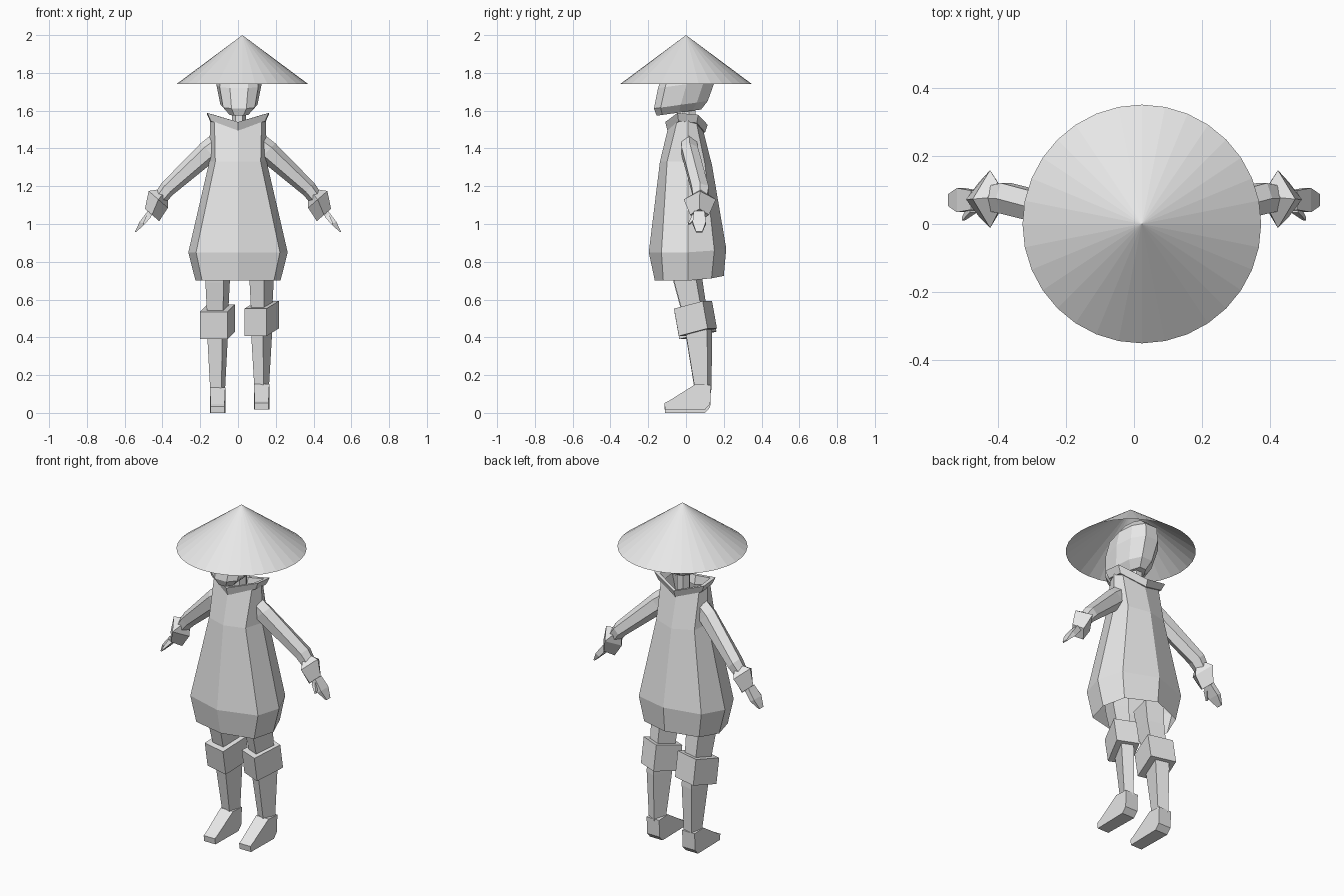
import bpy, bmesh, math
from mathutils import Vector, Matrix

if "Cube" in bpy.data.objects:
    bpy.data.objects.remove(bpy.data.objects["Cube"])

grey = bpy.data.materials.new("plain grey")
grey.diffuse_color = (0.8, 0.8, 0.8, 1)
grey.use_nodes = True
grey.node_tree.nodes["Principled BSDF"].inputs["Base Color"].default_value = grey.diffuse_color


def finish(name, bm):
    bmesh.ops.recalc_face_normals(bm, faces=bm.faces)
    me = bpy.data.meshes.new(name)
    bm.to_mesh(me)
    bm.free()
    me.materials.append(grey)
    ob = bpy.data.objects.new(name, me)
    bpy.context.collection.objects.link(ob)
    return ob


def loft(name, rings, start=True, end=True, closed=False):
    """Skin a list of point rings, optionally capping the ends."""
    bm = bmesh.new()
    vs = [[bm.verts.new(p) for p in r] for r in rings]
    n = len(vs[0])
    pairs = list(zip(vs, vs[1:])) + ([(vs[-1], vs[0])] if closed else [])
    for a, b in pairs:
        for i in range(n):
            j = (i + 1) % n
            bm.faces.new((a[i], a[j], b[j], b[i]))
    if start and not closed:
        bm.faces.new(vs[0])
    if end and not closed:
        bm.faces.new(vs[-1])
    return finish(name, bm)


def limb_ring(c, d, a, b, n, turn=0.0):
    """Ring round c, square to d: a is the radius in the xz plane, b along y."""
    d = Vector(d).normalized()
    v = Vector((0, 1, 0))
    u = v.cross(d).normalized()
    v = d.cross(u)
    return [Vector(c) + u * a * math.cos(t) + v * b * math.sin(t)
            for t in (turn + 2 * math.pi * i / n for i in range(n))]


def mirrored(ob):
    m = ob.modifiers.new("mirror", 'MIRROR')
    m.use_axis[0] = True


# Conical hat, open underneath
bm = bmesh.new()
bmesh.ops.create_cone(bm, cap_ends=False, segments=32, radius1=0.35, radius2=0, depth=0.26,
                      matrix=Matrix.Translation((0.023, 0, 1.87)))
bmesh.ops.remove_doubles(bm, verts=bm.verts, dist=1e-4)
finish("hat", bm)

# Head: z, front y, back y, half width; tilted so the chin is lowest
rings = []
for z, yf, yb, w in [(1.595, -0.155, 0.08, 0.058), (1.635, -0.17, 0.115, 0.098),
                     (1.74, -0.148, 0.155, 0.12), (1.82, -0.12, 0.15, 0.11),
                     (1.88, -0.07, 0.09, 0.06)]:
    cy, h = (yf + yb) / 2, (yb - yf) / 2
    shape = [(-0.4, -1), (0.4, -1), (0.85, -0.75), (1, 0), (0.8, 0.6),
             (0.35, 1), (-0.35, 1), (-0.8, 0.6), (-1, 0), (-0.85, -0.75)]
    rings.append([(0.005 + sx * w, cy + sy * h, z + 0.14 * (cy + sy * h))
                  for sx, sy in shape])
loft("head", rings)

# Neck
loft("neck", [[(0.005 + 0.038 * math.cos(t), 0.015 + 0.04 * math.sin(t), z)
               for t in (math.pi * i / 3 for i in range(6))] for z in (1.42, 1.66)])


# Collar: hexagonal band, high at the sides and dipping front and back
def collar_ring(s, zf, zs, zb):
    return [(0, -0.11 * s, zf), (0.163 * s, -0.045 * s, zs), (0.163 * s, 0.065 * s, zs - 0.01),
            (0, 0.115 * s, zb), (-0.163 * s, 0.065 * s, zs - 0.01), (-0.163 * s, -0.045 * s, zs)]


loft("collar", [collar_ring(0.88, 1.488, 1.545, 1.485), collar_ring(1, 1.54, 1.588, 1.525),
                collar_ring(0.82, 1.54, 1.58, 1.525), collar_ring(0.72, 1.488, 1.54, 1.485)],
     closed=True)

# Coat: z, front y, corner (x, y), side x, rear corner (x, y), back y, back z
rings = []
for z, yf, cx, cyf, sx, bx, cyb, yb, zb in [
        (1.53, -0.09, 0.125, -0.045, 0.148, 0.125, 0.055, 0.09, 1.5),
        (1.33, -0.138, 0.12, -0.10, 0.152, 0.125, 0.10, 0.138, 1.31),
        (0.85, -0.197, 0.222, -0.13, 0.263, 0.205, 0.15, 0.213, 0.87),
        (0.70, -0.165, 0.19, -0.12, 0.225, 0.18, 0.135, 0.2, 0.725)]:
    rings.append([(0, yf, z), (cx, cyf, z), (sx, 0.01, z), (bx, cyb, (z + zb) / 2), (0, yb, zb),
                  (-bx, cyb, (z + zb) / 2), (-sx, 0.01, z), (-cx, cyf, z)])
rings[0] = [(x, y, z + 0.18 * abs(x)) for x, y, z in rings[0]]
loft("coat", rings, start=False, end=False)

# Sleeves
d = (0.7, 0, -0.7)
mirrored(loft("sleeve", [limb_ring((0.09, 0.015, 1.43), d, 0.065, 0.045, 6),
                         limb_ring((0.155, 0.02, 1.385), d, 0.06, 0.05, 6),
                         limb_ring((0.375, 0.075, 1.185), d, 0.043, 0.052, 6),
                         limb_ring((0.425, 0.075, 1.12), d, 0.036, 0.04, 6)]))

# Flared diamond cuffs
d = (0.66, 0, -0.75)
mirrored(loft("cuff", [limb_ring((0.4, 0.077, 1.155), d, 0.04, 0.045, 4),
                       limb_ring((0.422, 0.073, 1.13), d, 0.068, 0.085, 4),
                       limb_ring((0.455, 0.072, 1.048), d, 0.05, 0.05, 4)]))

# Hands and thumbs
d = (0.55, 0, -0.83)
q = math.pi / 4
mirrored(loft("hand", [limb_ring((0.465, 0.07, 1.06), d, 0.022, 0.04, 4, q),
                       limb_ring((0.508, 0.07, 1.005), d, 0.02, 0.05, 4, q),
                       limb_ring((0.543, 0.07, 0.958), d, 0.005, 0.024, 4, q)]))
mirrored(loft("thumb", [limb_ring((0.47, 0.05, 1.045), d, 0.018, 0.022, 4, q),
                        limb_ring((0.5, 0.016, 1.0), d, 0.007, 0.008, 4, q)]))


# Legs, each turned a little about its own axis
def box_ring(cx, cy, z, w, dep, yaw, tilt=0.0):
    out = []
    for sx, sy in ((-1, -1), (1, -1), (1, 1), (-1, 1)):
        x, y = sx * w / 2, sy * dep / 2
        out.append((cx + x * math.cos(yaw) - y * math.sin(yaw),
                    cy + x * math.sin(yaw) + y * math.cos(yaw), z + tilt * sy))
    return out


for side, cx, yaw, k, lift in (("left", -0.108, -0.25, 1.0, 0.0),
                               ("right", 0.125, -0.4, 0.85, 0.017)):
    def ring(cy, z, w, dep, tilt=0.0, dx=0.0):
        return box_ring(cx + dx, cy, z + lift, w * k, dep, yaw, tilt)

    loft(side + "_thigh", [ring(-0.005, 0.82, 0.11, 0.15), ring(0.01, 0.69, 0.1, 0.13),
                           ring(0.05, 0.5, 0.085, 0.11)])
    loft(side + "_knee_pad", [ring(0.063, 0.41, 0.15, 0.165, 0.02),
                              ring(0.037, 0.555, 0.15, 0.165, 0.02)])
    loft(side + "_shin", [ring(0.06, 0.5, 0.085, 0.125), ring(0.07, 0.39, 0.08, 0.12),
                          ring(0.09, 0.12, 0.062, 0.075)])
    # Foot: side profile widened across x, narrower at the toe
    profile = [(0.132, 0.13), (0.128, 0.03), (0.1, 0.0), (-0.11, 0.0),
               (-0.115, 0.035), (-0.09, 0.047), (0.05, 0.135)]
    loft(side + "_foot", [[(cx + s * (0.041 if y > 0 else 0.037), y, z + lift)
                           for y, z in profile] for s in (-1, 1)])
